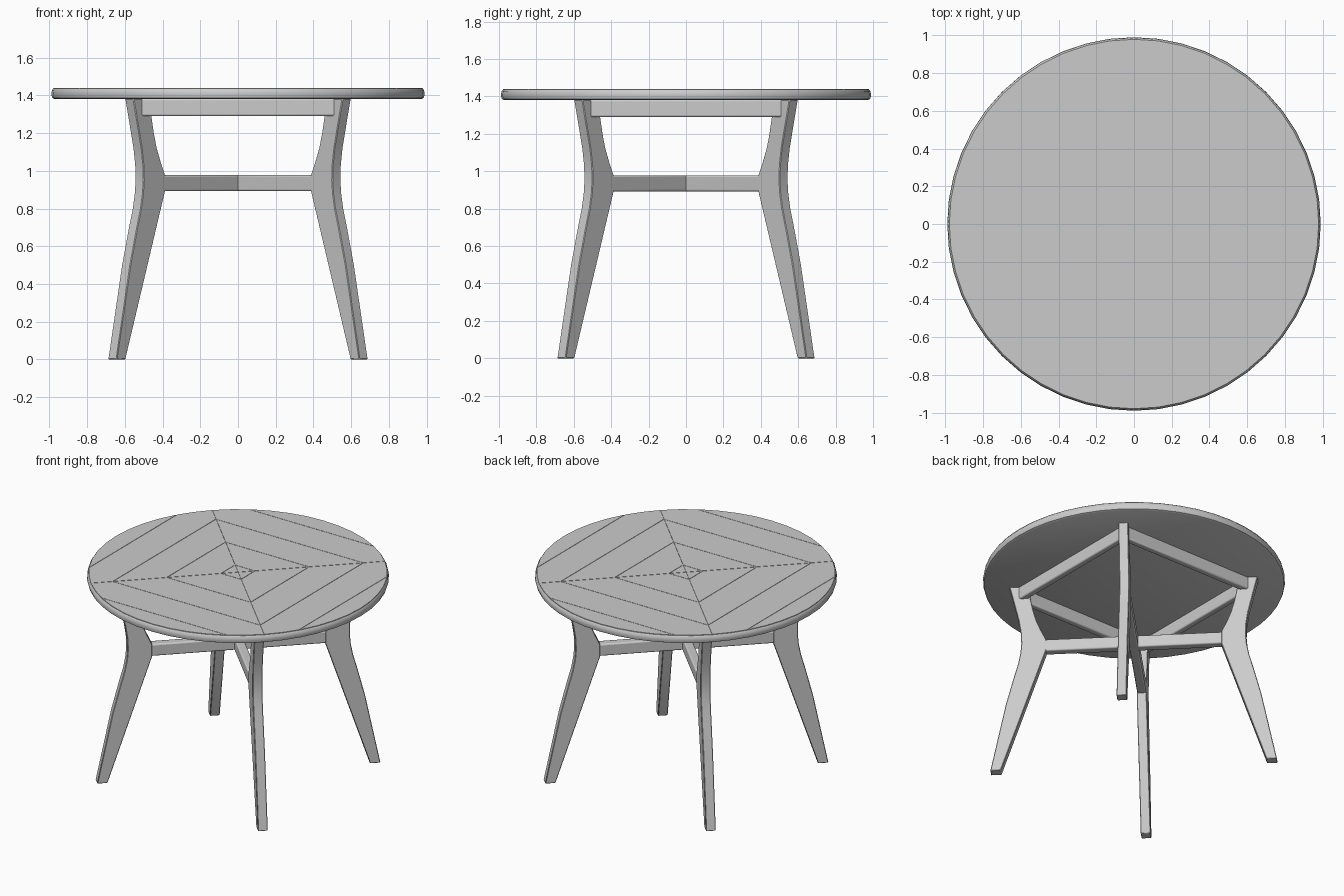
import bpy, bmesh, math
from mathutils import Vector, Matrix

cube = bpy.data.objects.get("Cube")
if cube:
    bpy.data.objects.remove(cube, do_unlink=True)

grey = bpy.data.materials.new("plain grey")
grey.use_nodes = True
grey.diffuse_color = (0.6, 0.6, 0.6, 1)
grey.node_tree.nodes["Principled BSDF"].inputs["Base Color"].default_value = (0.6, 0.6, 0.6, 1)


def finish(name, bm, bevel=0, segments=1, matrix=None):
    """Turn a bmesh into a named, shaded object."""
    bmesh.ops.recalc_face_normals(bm, faces=bm.faces)
    mesh = bpy.data.meshes.new(name)
    bm.to_mesh(mesh)
    bm.free()
    mesh.materials.append(grey)
    obj = bpy.data.objects.new(name, mesh)
    bpy.context.collection.objects.link(obj)
    if matrix:
        obj.matrix_world = matrix
    if bevel:
        mod = obj.modifiers.new("soft edges", 'BEVEL')
        mod.width, mod.segments = bevel, segments
        mod.limit_method, mod.angle_limit = 'ANGLE', math.radians(40)
    bpy.ops.object.select_all(action='DESELECT')
    obj.select_set(True)
    bpy.context.view_layer.objects.active = obj
    bpy.ops.object.shade_smooth_by_angle(angle=math.radians(35))
    return obj


def bar(name, start, end, y, bottom, top, width, matrix):
    """Wooden bar along x with rounded long edges."""
    bm = bmesh.new()
    bmesh.ops.create_cube(bm, size=1)
    bmesh.ops.scale(bm, vec=(end - start, width, top - bottom), verts=bm.verts)
    bmesh.ops.translate(bm, vec=((start + end) / 2, y, (bottom + top) / 2), verts=bm.verts)
    return finish(name, bm, 0.01, 3, matrix)


# Round slab under the planks
SIDES = 48
bm = bmesh.new()
rings = []
for radius, z in [(0.972, 1.38), (0.984, 1.386), (0.99, 1.405), (0.986, 1.428), (0.979, 1.436)]:
    rings.append(bmesh.ops.create_circle(
        bm, segments=SIDES, radius=radius, matrix=Matrix.Translation((0, 0, z)))["verts"])
for low, high in zip(rings, rings[1:]):
    for i in range(SIDES):
        j = (i + 1) % SIDES
        bm.faces.new((low[i], low[j], high[j], high[i]))
bm.faces.new(rings[0])
bm.faces.new(rings[-1])
finish("tabletop_slab", bm)

# Concentric square planks, mitred along the diagonals
GAP = 0.0015
bands = [0, 0.08, 0.335, 0.59, 0.84, 1.0]
top = bmesh.new()
for quarter in range(4):
    turn = Matrix.Rotation(quarter * math.pi / 2, 3, 'Z')
    for inner, outer in zip(bands, bands[1:]):
        plank = bmesh.new()
        bmesh.ops.create_circle(plank, cap_ends=True, segments=SIDES, radius=0.978,
                                matrix=Matrix.Translation((0, 0, 1.44)))
        cuts = [((0, inner + GAP, 0), (0, -1, 0)), ((0, outer - GAP, 0), (0, 1, 0)),
                ((0, 2 * GAP, 0), (1, -1, 0)), ((0, 2 * GAP, 0), (-1, -1, 0))]
        for point, normal in cuts:
            bmesh.ops.bisect_plane(plank, geom=plank.verts[:] + plank.edges[:] + plank.faces[:],
                                   plane_co=turn @ Vector(point), plane_no=turn @ Vector(normal),
                                   clear_outer=True)
        grown = bmesh.ops.extrude_face_region(plank, geom=plank.faces[:], use_keep_orig=True)
        moved = [g for g in grown["geom"] if isinstance(g, bmesh.types.BMVert)]
        bmesh.ops.translate(plank, vec=(0, 0, -0.006), verts=moved)
        piece = bpy.data.meshes.new("plank")
        plank.to_mesh(piece)
        plank.free()
        top.from_mesh(piece)
        bpy.data.meshes.remove(piece)
finish("tabletop_planks", top)

# Leg outline: distance from the centre, height
LEG = [(0.874, 0), (0.943, 0), (0.84, 0.5), (0.788, 0.7), (0.76, 0.8), (0.745, 0.88),
       (0.739, 0.95), (0.742, 1.03), (0.755, 1.12), (0.785, 1.25), (0.816, 1.382),
       (0.69, 1.382), (0.678, 1.29), (0.66, 1.2), (0.638, 1.12), (0.61, 1.05),
       (0.577, 0.98), (0.577, 0.89)]
THICK = 0.065
corners = ["back_left", "back_right", "front_right", "front_left"]
sides = ["right", "front", "left", "back"]
for i in range(4):
    diagonal = Matrix.Rotation(math.pi / 4 + i * math.pi / 2, 4, 'Z')
    bm = bmesh.new()
    face = bm.faces.new([bm.verts.new((r, -THICK / 2, z)) for r, z in LEG])
    grown = bmesh.ops.extrude_face_region(bm, geom=[face], use_keep_orig=True)
    moved = [g for g in grown["geom"] if isinstance(g, bmesh.types.BMVert)]
    bmesh.ops.translate(bm, vec=(0, THICK, 0), verts=moved)
    finish(corners[i] + "_leg", bm, 0.004, 1, diagonal)

    # Rail under the top between neighbouring legs
    bar(sides[i] + "_rail", -0.52, 0.52, 0.532, 1.29, 1.384, 0.046,
        Matrix.Rotation((i + 1) * math.pi / 2, 4, 'Z'))

# Crossed stretchers: one full bar and two halves meeting it
full = Matrix.Rotation(math.pi / 4, 4, 'Z')
cross = Matrix.Rotation(-math.pi / 4, 4, 'Z')
bar("long_stretcher", -0.6, 0.6, 0, 0.892, 0.978, 0.06, full)
bar("front_half_stretcher", 0.01, 0.6, 0, 0.892, 0.978, 0.06, cross)
bar("back_half_stretcher", -0.6, -0.01, 0, 0.892, 0.978, 0.06, cross)
